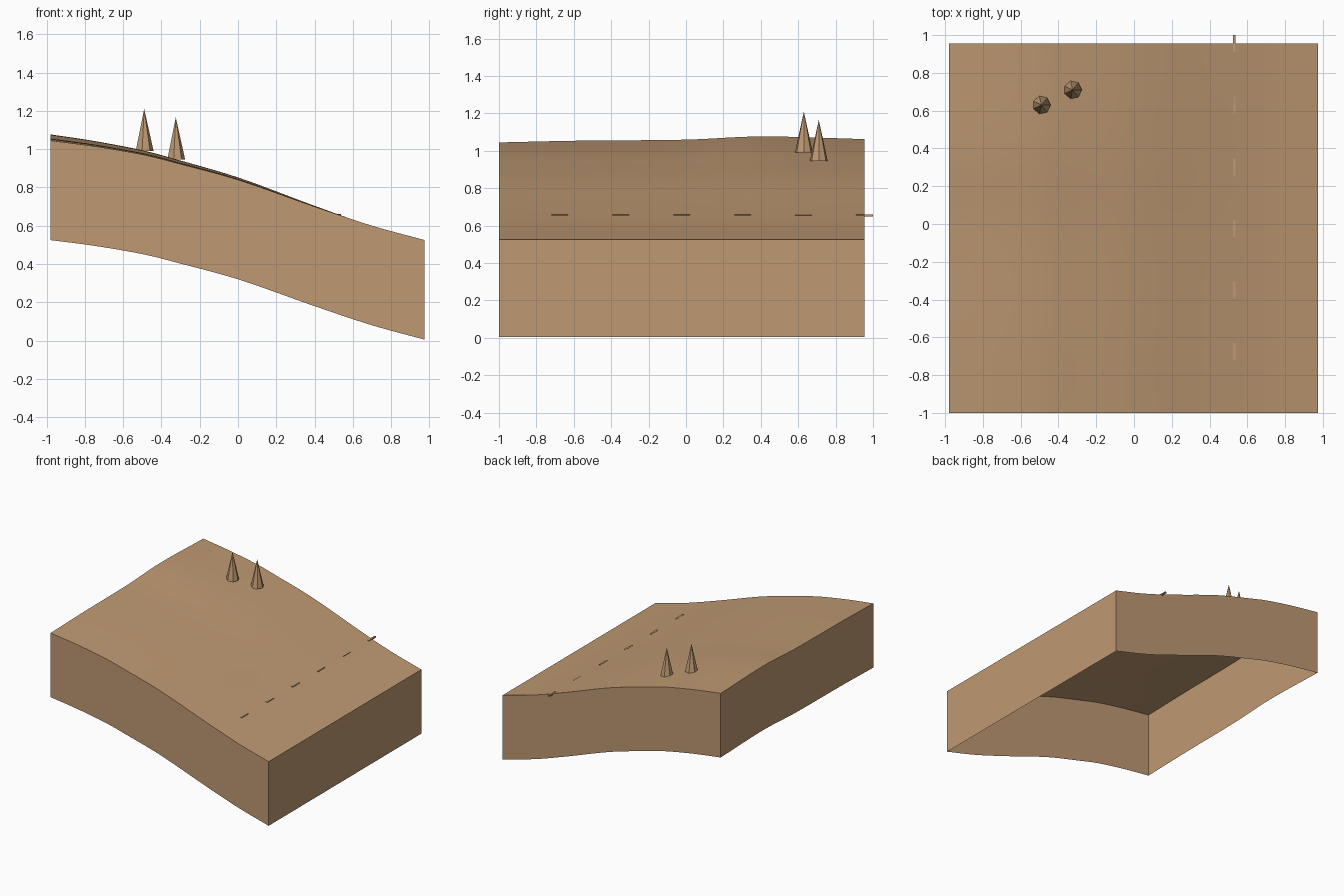
import bpy, bmesh, math

cube = bpy.data.objects.get("Cube")
if cube:
    bpy.data.objects.remove(cube, do_unlink=True)

tan = bpy.data.materials.new("earth_tan")
tan.use_nodes = True
colour = (0.52, 0.32, 0.17, 1)
tan.diffuse_color = colour
bsdf = next(n for n in tan.node_tree.nodes if n.type == 'BSDF_PRINCIPLED')
bsdf.inputs["Base Color"].default_value = colour
bsdf.inputs["Roughness"].default_value = 0.9

X0, X1, Y0, Y1 = -0.98, 0.975, -1.0, 0.955
CELLS = 32
SKIRT = 0.52
SLOPE = [(-0.98, 1.045), (-0.75, 1.015), (-0.49, 0.97), (-0.33, 0.93),
         (0, 0.84), (0.4, 0.70), (0.7, 0.60), (0.975, 0.525)]
SWELL = [(-1, 0), (-0.6, 0.009), (0, 0.015), (0.4, 0.032), (0.955, 0.018)]


def curve(points, t):
    """Smooth interpolation through a short profile."""
    n = len(points)

    def tangent(i):
        a, b = points[max(i - 1, 0)], points[min(i + 1, n - 1)]
        return (b[1] - a[1]) / (b[0] - a[0])

    i = 0
    while i < n - 2 and t > points[i + 1][0]:
        i += 1
    (ta, a), (tb, b) = points[i], points[i + 1]
    w = tb - ta
    s = (t - ta) / w
    ease = s * s * (3 - 2 * s)
    return (a + (b - a) * ease + w * tangent(i) * s * (1 - s) ** 2
            - w * tangent(i + 1) * s * s * (1 - s))


def ground(x, y):
    fade = max(0, (0.6 - x) / 1.58)
    return curve(SLOPE, x) + curve(SWELL, y) * fade


def finish(name, bm):
    mesh = bpy.data.meshes.new(name)
    bm.to_mesh(mesh)
    bm.free()
    mesh.materials.append(tan)
    obj = bpy.data.objects.new(name, mesh)
    bpy.context.collection.objects.link(obj)
    return obj


# Sloping terrain sheet with a skirt, open underneath
bm = bmesh.new()
bmesh.ops.create_grid(bm, x_segments=CELLS, y_segments=CELLS, size=1)
for v in bm.verts:
    v.co.x = X0 + (v.co.x + 1) / 2 * (X1 - X0)
    v.co.y = Y0 + (v.co.y + 1) / 2 * (Y1 - Y0)
    v.co.z = ground(v.co.x, v.co.y)
rim = [e for e in bm.edges if e.is_boundary]
skirt = bmesh.ops.extrude_edge_only(bm, edges=rim)["geom"]
for v in skirt:
    if isinstance(v, bmesh.types.BMVert):
        v.co.z -= SKIRT
bmesh.ops.recalc_face_normals(bm, faces=bm.faces)
if max(bm.faces, key=lambda f: f.calc_center_median().z).normal.z < 0:
    bmesh.ops.reverse_faces(bm, faces=bm.faces)
terrain = finish("terrain", bm)
bpy.ops.object.select_all(action='DESELECT')
terrain.select_set(True)
bpy.context.view_layer.objects.active = terrain
bpy.ops.object.shade_smooth_by_angle(angle=math.radians(30))

# Two faceted conifers
for i, (x, y, z) in enumerate([(-0.49, 0.63, 0.99), (-0.325, 0.71, 0.945)]):
    bm = bmesh.new()
    bmesh.ops.create_cone(bm, cap_ends=True, segments=7,
                          radius1=0.049, radius2=0, depth=0.22)
    tree = finish(f"tree_{i + 1}", bm)
    tree.location = (x, y, z + 0.11)
    tree.rotation_euler.z = -math.pi / 2

# Row of lane dashes half sunk in the ground
for i in range(6):
    bm = bmesh.new()
    bmesh.ops.create_cube(bm, size=1)
    bmesh.ops.scale(bm, verts=bm.verts, vec=(0.014, 0.09, 0.01))
    dash = finish(f"lane_dash_{i + 1}", bm)
    y = -0.675 + i * 0.326
    sink = 0.004 if i == 4 else 0.001
    dash.location = (0.53, y, ground(0.53, y) - sink)
